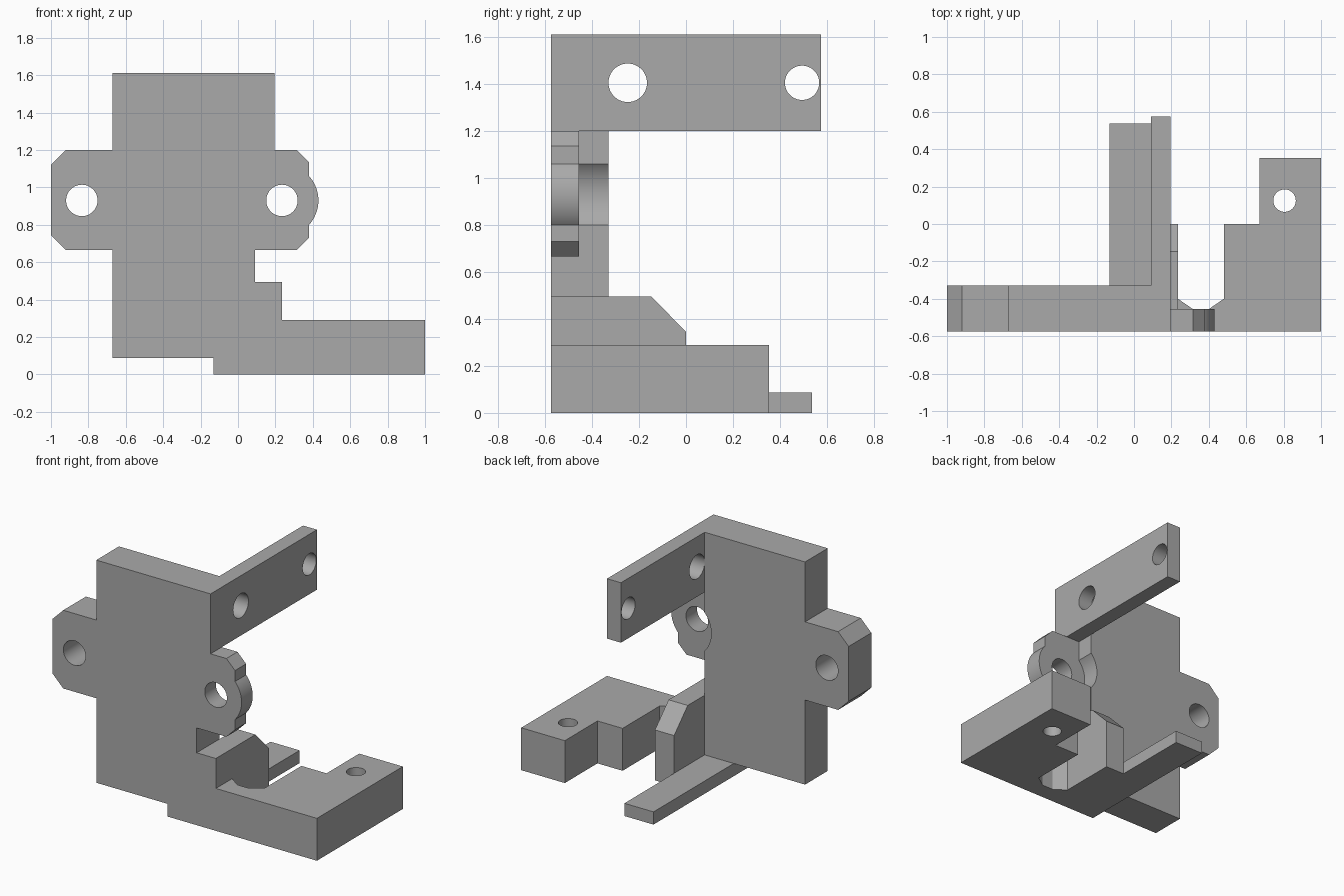
import bpy, bmesh, math
from mathutils import Vector

if "Cube" in bpy.data.objects:
    bpy.data.objects.remove(bpy.data.objects["Cube"], do_unlink=True)

grey = bpy.data.materials.new("plain_grey")
grey.use_nodes = True
colour = (0.4, 0.4, 0.4, 1)
grey.diffuse_color = colour
grey.node_tree.nodes["Principled BSDF"].inputs["Base Color"].default_value = colour

FRONT, BACK, THIN = -0.575, -0.33, -0.455


def prism(name, outline, axis, lo, hi):
    """Extrude a 2D outline along an axis from lo to hi."""
    def place(a, b, t):
        return {"x": (t, a, b), "y": (a, t, b), "z": (a, b, t)}[axis]
    bm = bmesh.new()
    face = bm.faces.new([bm.verts.new(place(a, b, lo)) for a, b in outline])
    ext = bmesh.ops.extrude_face_region(bm, geom=[face])
    verts = [v for v in ext["geom"] if isinstance(v, bmesh.types.BMVert)]
    bmesh.ops.translate(bm, verts=verts, vec=Vector(place(0, 0, hi - lo)))
    bmesh.ops.recalc_face_normals(bm, faces=bm.faces)
    mesh = bpy.data.meshes.new(name)
    bm.to_mesh(mesh)
    bm.free()
    mesh.materials.append(grey)
    obj = bpy.data.objects.new(name, mesh)
    bpy.context.collection.objects.link(obj)
    return obj


def rect(a0, a1, b0, b1):
    return [(a0, b0), (a1, b0), (a1, b1), (a0, b1)]


def circle(a, b, r, n=64):
    return [(a + r * math.cos(math.tau * i / n), b + r * math.sin(math.tau * i / n))
            for i in range(n)]


def combine(target, other, operation):
    """Apply a boolean and discard the second solid."""
    mod = target.modifiers.new("combine", "BOOLEAN")
    mod.operation, mod.object, mod.solver = operation, other, "EXACT"
    bpy.context.view_layer.objects.active = target
    bpy.ops.object.modifier_apply(modifier=mod.name)
    bpy.data.objects.remove(other, do_unlink=True)


def drill(target, a, b, r, axis, lo=-2, hi=2):
    combine(target, prism("drill", circle(a, b, r), axis, lo, hi), "DIFFERENCE")


# Upright plate with a round relief behind the thin ear
bracket = prism("mounting_bracket", rect(-0.67, 0.09, 0.087, 1.61), "y", FRONT, BACK)
drill(bracket, 0.235, 0.93, 0.195, "y", THIN, 0)

# Thick ear with clipped outer corners
thick_ear = prism("thick_ear", [(-0.6, 0.665), (-0.92, 0.665), (-1, 0.745), (-1, 1.12),
                                (-0.92, 1.2), (-0.6, 1.2)], "y", FRONT, BACK)
drill(thick_ear, -0.835, 0.93, 0.084, "y")

# Thin ear with clipped corners and a round boss
thin_ear = prism("thin_ear", [(0.06, 0.665), (0.315, 0.665), (0.38, 0.73), (0.38, 1.135),
                              (0.315, 1.2), (0.06, 1.2)], "y", FRONT, THIN)
combine(thin_ear, prism("boss", circle(0.235, 0.93, 0.195), "y", FRONT, THIN), "UNION")

# Upper arm with two cross holes
arm = prism("upper_arm", rect(FRONT, 0.575, 1.2, 1.61), "x", 0.09, 0.195)
drill(arm, -0.248, 1.405, 0.082, "x")
drill(arm, 0.494, 1.405, 0.073, "x")

# Foot with a chamfered slot and a stepped, drilled pad
foot = prism("foot", [(0.09, FRONT), (1, FRONT), (1, 0.353), (0.67, 0.353), (0.67, 0),
                      (0.48, 0), (0.48, -0.4), (0.4, THIN), (0.315, THIN),
                      (0.235, -0.4), (0.09, -0.4)], "z", 0, 0.29)
drill(foot, 0.805, 0.125, 0.06, "z")

# Sloped block and long low rail
block = prism("sloped_block", [(FRONT, 0), (0, 0), (0, 0.345), (-0.147, 0.495),
                               (FRONT, 0.495)], "x", 0.09, 0.235)
rail = prism("low_rail", rect(-0.13, 0.09, FRONT, 0.537), "z", 0, 0.087)

# Fuse the parts into one solid, then open the thin ear's hole
for part in (thick_ear, thin_ear, arm, block, foot, rail):
    combine(bracket, part, "UNION")
drill(bracket, 0.235, 0.93, 0.084, "y")

# Merge flush faces
bm = bmesh.new()
bm.from_mesh(bracket.data)
bmesh.ops.remove_doubles(bm, verts=bm.verts, dist=0.0001)
bmesh.ops.dissolve_limit(bm, angle_limit=math.radians(0.5), verts=bm.verts, edges=bm.edges)
bm.to_mesh(bracket.data)
bm.free()

bpy.ops.object.select_all(action="DESELECT")
bracket.select_set(True)
bpy.context.view_layer.objects.active = bracket
bpy.ops.object.shade_smooth_by_angle()
